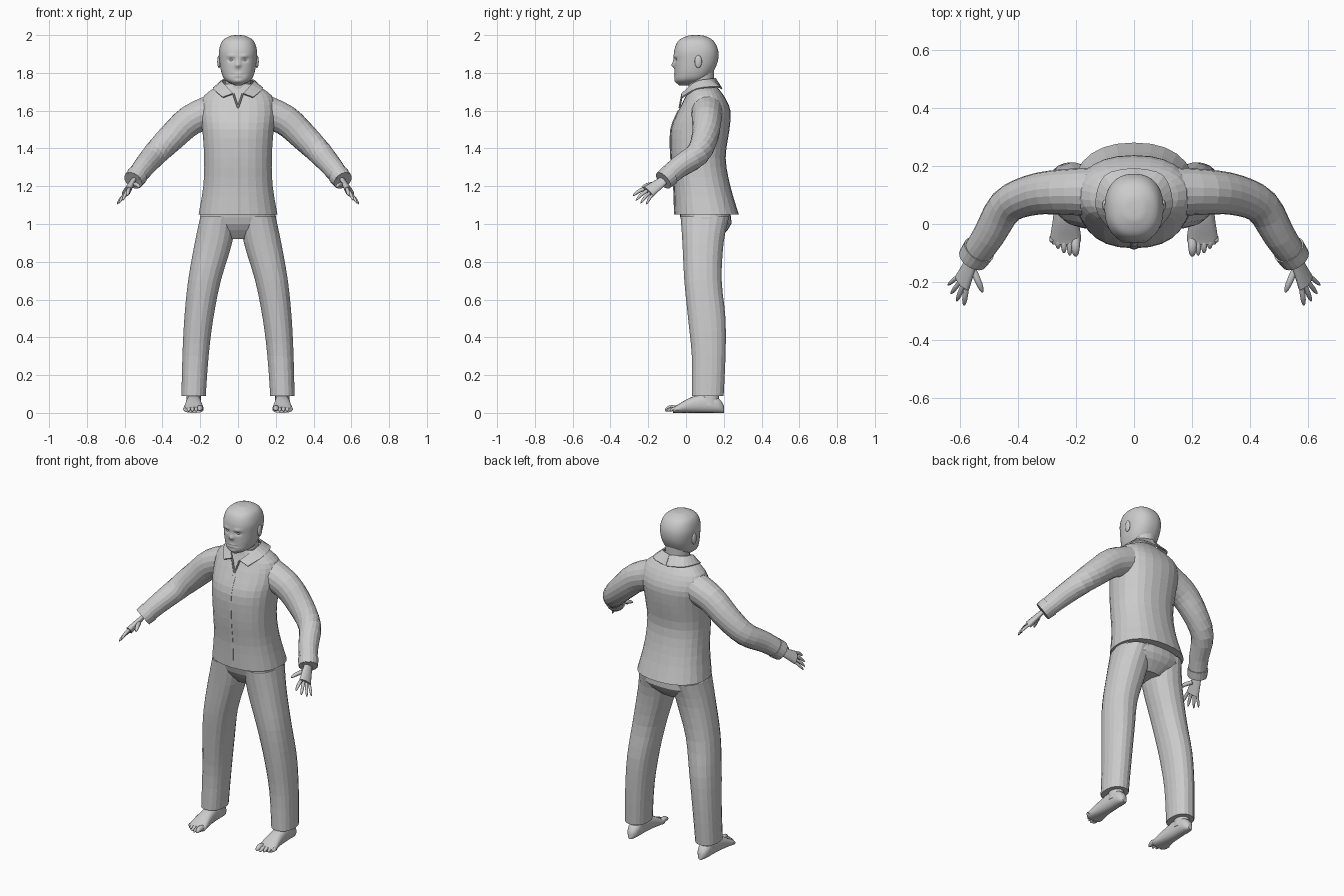
import bpy, bmesh, math
from mathutils import Vector

cube = bpy.data.objects.get("Cube")
if cube:
    bpy.data.objects.remove(cube, do_unlink=True)

grey = bpy.data.materials.new("plain grey")
grey.use_nodes = True
grey.diffuse_color = (.6, .6, .6, 1)
grey.node_tree.nodes["Principled BSDF"].inputs["Base Color"].default_value = grey.diffuse_color

SIDES = (("left_", 1), ("right_", -1))
ACROSS, DEPTH, UP = Vector((1, 0, 0)), Vector((0, 1, 0)), Vector((0, 0, 1))


def blend(before, start, end, after, t):
    """Catmull-Rom value between start and end."""
    slope_in, slope_out = (end - before) / 2, (after - start) / 2
    gap = end - start
    return start + t * (slope_in + t * (3 * gap - 2 * slope_in - slope_out
                                        + t * (slope_in + slope_out - 2 * gap)))


def spline(rows, steps):
    """Refine rows of numbers along a smooth curve."""
    padded = [rows[0], *rows, rows[-1]]
    refined = []
    for group in zip(padded, padded[1:], padded[2:], padded[3:]):
        for step in range(steps):
            refined.append([blend(*values, step / steps) for values in zip(*group)])
    return refined + [list(rows[-1])]


def finish(ob, smooth):
    """Give the material and, where wanted, smooth shading."""
    ob.data.materials.append(grey)
    if smooth:
        bpy.ops.object.select_all(action="DESELECT")
        ob.select_set(True)
        bpy.context.view_layer.objects.active = ob
        bpy.ops.object.shade_smooth_by_angle(angle=math.radians(50))
    return ob


def loft(name, rings, side=1, smooth=False, closed=True):
    """Skin a list of point rings, optionally on the mirrored side."""
    bm = bmesh.new()
    loops = [[bm.verts.new((p.x * side, p.y, p.z)) for p in ring] for ring in rings]
    count = len(loops[0])
    for lower, upper in zip(loops, loops[1:]):
        for i in range(count if closed else count - 1):
            j = (i + 1) % count
            bm.faces.new((lower[i], lower[j], upper[j], upper[i]))
    if closed:
        bm.faces.new(loops[0])
        bm.faces.new(loops[-1])
    bmesh.ops.recalc_face_normals(bm, faces=bm.faces)
    mesh = bpy.data.meshes.new(name)
    bm.to_mesh(mesh)
    bm.free()
    ob = bpy.data.objects.new(name, mesh)
    bpy.context.collection.objects.link(ob)
    return finish(ob, smooth)


def oval(centre, u, v, sides, power):
    """Superellipse ring."""
    ring = []
    for i in range(sides):
        angle = math.tau * (i + .5) / sides
        c, s = math.cos(angle), math.sin(angle)
        ring.append(centre + u * math.copysign(abs(c) ** (2 / power), c)
                    + v * math.copysign(abs(s) ** (2 / power), s))
    return ring


def stack(name, rows, sides=26, steps=3, **options):
    """Level rings from rows of (height, front, back, low x, high x)."""
    rings = []
    for z, front, back, low, high in spline(rows, steps):
        centre = Vector(((low + high) / 2, (front + back) / 2, z))
        rings.append(oval(centre, ACROSS * (high - low) / 2, DEPTH * (back - front) / 2, sides, 2.3))
    return loft(name, rings, **options)


def tube(name, path, start, end, flat=1, ref=UP, sides=18, steps=3, **options):
    """Tapering tube; start and end are radii along ref, flat scales the other radius."""
    points = [Vector(p) for p in spline(path, steps)]
    last = len(points) - 1
    rings = []
    for i, point in enumerate(points):
        tangent = (points[min(i + 1, last)] - points[max(i - 1, 0)]).normalized()
        u = (ref - tangent * ref.dot(tangent)).normalized()
        radius = start + (end - start) * i / last
        rings.append(oval(point, u * radius, tangent.cross(u) * radius * flat, sides, 2))
    return loft(name, rings, **options)


def digit(name, base, tip, radius, side):
    """Slightly bowed finger or toe with a rounded end."""
    base, tip = Vector(base), Vector(tip)
    along = (tip - base).normalized()
    u = along.cross(UP).normalized()
    v = along.cross(u)
    rings = []
    for k in range(6):
        t = 1 - (1 - k / 5) ** 2
        centre = base.lerp(tip, t) + UP * radius * math.sin(math.pi * t) / 2
        size = radius * max(.2, math.sqrt(1 - t ** 4))
        rings.append(oval(centre, u * size, v * size, 10, 2))
    loft(name, rings, side=side, smooth=True)


def ball(name, location, scale):
    bpy.ops.mesh.primitive_uv_sphere_add(segments=20, ring_count=12, radius=1, location=location)
    ob = bpy.context.object
    ob.name = name
    ob.scale = scale
    finish(ob, True)


# Jacket body: height, front, back, half width
jacket = [(1.05, -.06, .28, .21), (1.2, -.065, .235, .185), (1.35, -.08, .21, .18), (1.5, -.08, .23, .19),
          (1.6, -.04, .235, .2), (1.68, 0, .2, .18), (1.74, .02, .15, .09)]
stack("jacket_body", [(z, front, back, -w, w) for z, front, back, w in jacket])
tube("jacket_placket", [(0, front, z) for z, front, back, w in jacket[:5]], .013, .013,
     flat=.3, ref=ACROSS, sides=8)

# Collar flaps and neckline edges
fold = [(.025, -.02, 1.69), (.08, .05, 1.75), (.07, .12, 1.765), (0, .155, 1.77)]
hem = [(.08, -.02, 1.67), (.13, .06, 1.715), (.1, .165, 1.725), (0, .19, 1.715)]
for label, side in SIDES:
    edges = [[Vector(p) for p in spline(edge, 4)] for edge in (fold, hem)]
    collar = loft(label + "collar", edges, side=side, closed=False)
    thickness = collar.modifiers.new("thickness", "SOLIDIFY")
    thickness.thickness = .008
    thickness.offset = 0
    tube(label + "neckline", [(0, -.035, 1.615), fold[0]], .005, .005, sides=8, side=side)

# Trousers, sleeves, hands and feet of one side
hips = [(1.1, -.04, .22, .18), (1, -.02, .24, .2), (.92, .04, .17, .08)]
stack("trouser_hips", [(z, front, back, -w, w) for z, front, back, w in hips])
leg = [(1.04, -.03, .23, .01, .2), (.9, -.02, .2, .03, .23), (.7, -.01, .19, .09, .265),
       (.5, .01, .21, .13, .285), (.3, .03, .21, .155, .295), (.09, .03, .2, .17, .3)]
arm = [(.13, .11, 1.6), (.25, .11, 1.55), (.35, .1, 1.46), (.44, .06, 1.37), (.5, -.04, 1.3), (.555, -.12, 1.23)]
knuckle = Vector((.59, -.2, 1.17))
spread = Vector((.4, .7, -.5)).normalized()
fingertips = {"index": (.585, -.28, 1.15), "middle": (.61, -.265, 1.125),
              "ring": (.63, -.24, 1.11), "little": (.64, -.21, 1.105)}
# Foot sections: position from heel to toe, height, half width
foot = [(.2, .04, .015), (.17, .08, .034), (.1, .1, .038), (.02, .08, .044), (-.05, .04, .054), (-.07, .03, .045)]
foot_x = .235

for label, side in SIDES:
    stack(label + "trouser_leg", leg, sides=20, side=side)
    tube(label + "sleeve", arm, .09, .05, flat=.95, side=side)
    wrist = Vector(arm[-1])
    tube(label + "cuff", [wrist.lerp(Vector(arm[-2]), .4), wrist], .057, .053, side=side)
    tube(label + "palm", [wrist, knuckle], .026, .04, flat=.5, ref=spread, side=side, smooth=True)
    for i, (finger, tip) in enumerate(fingertips.items()):
        digit(label + finger + "_finger", knuckle + spread * .02 * (i - 1.5), tip, .01 - i / 1500, side)
    digit(label + "thumb", (.553, -.158, 1.21), (.52, -.235, 1.195), .012, side)

    sections = [oval(Vector((foot_x, y, h / 2)), ACROSS * w, UP * h / 2, 18, 2.4) for y, h, w in spline(foot, 3)]
    loft(label + "foot", sections, side=side, smooth=True)
    tube(label + "ankle", [(foot_x, .13, .15), (foot_x, .125, .04)], .045, .05,
         flat=.8, ref=DEPTH, side=side, smooth=True)
    for i in range(5):
        x = foot_x + .02 * (i - 1.7)
        radius = .011 if i else .016
        digit(label + "toe_" + str(i + 1), (x, -.045, .02), (x, -.112 + .003 * i * i, radius), radius, side)

# Neck
tube("neck", [(0, .08, 1.64), (0, .08, 1.82)], .068, .068, ref=DEPTH, smooth=True)

# Head: height, front, back, half width
skull = [(1.733, -.035, .02, .015), (1.76, -.057, .1, .066), (1.8, -.06, .14, .087), (1.86, -.062, .168, .098),
         (1.92, -.062, .17, .1), (1.97, -.04, .145, .082), (1.995, .005, .1, .042), (2, .04, .06, .008)]
head = stack("head", [(z, front, back, -w, w) for z, front, back, w in skull], sides=72, steps=9, smooth=True)

# Face relief: x, height, spread in x, spread in height, amount
relief = {"nose": (0, 1.84, .011, .012, .02), "bridge": (0, 1.86, .01, .02, .01),
          "brow": (.036, 1.89, .02, .008, .007), "socket": (.035, 1.868, .016, .009, -.01),
          "lips": (0, 1.79, .02, .01, .007), "mouth": (0, 1.79, .03, .003, -.008),
          "chin": (0, 1.755, .02, .01, .006)}
for vert in head.data.vertices:
    if vert.co.y < .04:
        for x, z, wide, tall, amount in relief.values():
            across, up = (abs(vert.co.x) - x) / wide, (vert.co.z - z) / tall
            vert.co.y -= amount * math.exp(-across ** 2 - up ** 2)

# Eyes and ears
for label, side in SIDES:
    ball(label + "eye", (.034 * side, -.04, 1.868), (.014, .012, .01))
    ball(label + "ear", (.1 * side, .065, 1.86), (.01, .019, .034))
